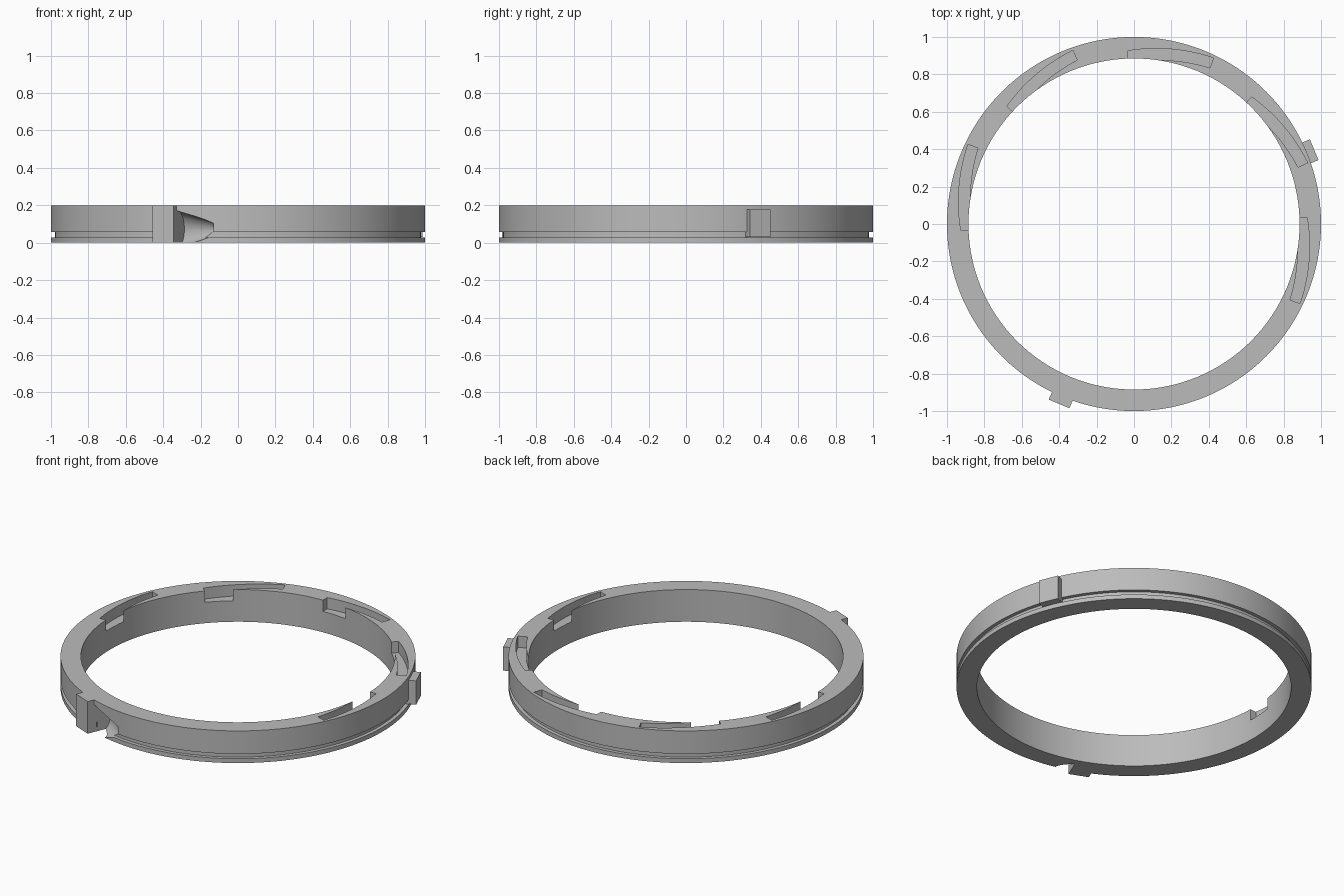
import bpy, bmesh, math
from mathutils import Matrix, Vector

cube = bpy.data.objects.get("Cube")
if cube:
    bpy.data.objects.remove(cube, do_unlink=True)

OUTER, INNER, HEIGHT = 1.0, 0.885, 0.2
TAB_ANGLE = math.radians(22.4)
LATCH_ANGLE = math.radians(247.4)

grey = bpy.data.materials.new("plain grey")
grey.use_nodes = True
grey.diffuse_color = (0.5, 0.5, 0.5, 1)
grey.node_tree.nodes["Principled BSDF"].inputs["Base Color"].default_value = (0.5, 0.5, 0.5, 1)


def finish(name, bm, matrix=None):
    """Turn a bmesh into an object."""
    if matrix:
        bm.transform(matrix)
    bmesh.ops.recalc_face_normals(bm, faces=bm.faces)
    mesh = bpy.data.meshes.new(name)
    bm.to_mesh(mesh)
    bm.free()
    mesh.materials.append(grey)
    obj = bpy.data.objects.new(name, mesh)
    bpy.context.collection.objects.link(obj)
    return obj


def prism(name, points, low, high, angle=0):
    """Extrude a plan outline upwards, then turn it about the ring axis."""
    bm = bmesh.new()
    face = bm.faces.new([bm.verts.new((x, y, low)) for x, y in points])
    top = bmesh.ops.extrude_face_region(bm, geom=[face])["geom"]
    verts = [v for v in top if isinstance(v, bmesh.types.BMVert)]
    bmesh.ops.translate(bm, verts=verts, vec=(0, 0, high - low))
    return finish(name, bm, Matrix.Rotation(angle, 4, "Z"))


def block(name, angle, r0, r1, t0, t1, low, high):
    """Box given by radial, tangential and height limits."""
    return prism(name, [(r0, t0), (r1, t0), (r1, t1), (r0, t1)], low, high, angle)


def cone(name, angle, start, direction, length, r0, r1):
    bm = bmesh.new()
    bmesh.ops.create_cone(bm, cap_ends=True, segments=32, radius1=r0, radius2=r1, depth=length)
    turn = Vector(direction).to_track_quat("Z", "Y").to_matrix().to_4x4()
    centre = Vector(start) + Vector(direction) * length / 2
    return finish(name, bm, Matrix.Rotation(angle, 4, "Z") @ Matrix.Translation(centre) @ turn)


def cut(obj, cutters):
    """Subtract the cutters and remove them."""
    for cutter in cutters:
        cutter.hide_render = True
        mod = obj.modifiers.new("cut", "BOOLEAN")
        mod.operation, mod.solver, mod.object = "DIFFERENCE", "EXACT", cutter
    bpy.context.view_layer.update()
    result = obj.evaluated_get(bpy.context.evaluated_depsgraph_get())
    mesh = bpy.data.meshes.new_from_object(result)
    obj.modifiers.clear()
    obj.data = mesh
    for cutter in cutters:
        bpy.data.objects.remove(cutter, do_unlink=True)


# Ring: lathe a profile with a groove round the outside
profile = [(INNER, 0), (OUTER, 0), (OUTER, 0.027), (0.978, 0.027),
           (0.978, 0.057), (OUTER, 0.057), (OUTER, HEIGHT), (INNER, HEIGHT)]
bm = bmesh.new()
SEGMENTS = 192
loops = []
for i in range(SEGMENTS):
    a = 2 * math.pi * i / SEGMENTS
    loops.append([bm.verts.new((r * math.cos(a), r * math.sin(a), z)) for r, z in profile])
for i in range(SEGMENTS):
    a, b = loops[i], loops[(i + 1) % SEGMENTS]
    for j in range(len(profile)):
        k = (j + 1) % len(profile)
        bm.faces.new((a[j], b[j], b[k], a[k]))
ring = finish("ring", bm)

# Eight bayonet slots that spiral outwards from the inner wall
slot_angle = math.atan2(0.46, 0.91)
STEPS = 14
outer_edge, inner_edge = [], []
for i in range(STEPS + 1):
    f = i / STEPS
    a = math.pi / 2 + 0.038 - f * 0.485
    r = 0.926 + 0.058 * f
    outer_edge.append((r * math.cos(a), r * math.sin(a)))
    a = math.pi / 2 + 0.038 - f * 0.49
    r = 0.86 + 0.068 * f
    inner_edge.append((r * math.cos(a), r * math.sin(a)))
slot_plan = outer_edge + inner_edge[::-1]
cutters = [prism("slot_cutter", slot_plan, 0.13, 0.3, i * math.pi / 4) for i in range(8)]

# Latch recess: tapered scoop, opening behind the latch, and pin hole
cutters.append(cone("scoop_cutter", LATCH_ANGLE, (0.99, 0.06, 0.072), (0, 1, 0), 0.2, 0.1, 0.04))
opening = [(0.962, -0.04), (0.975, -0.02), (0.958, 0.072), (0.946, 0.134),
           (0.924, 0.081), (0.944, 0.035), (0.943, -0.03)]
cutters.append(prism("opening_cutter", opening, -0.1, 0.15, LATCH_ANGLE))
cutters.append(cone("pin_hole_cutter", math.radians(250), (0.8, 0, 0.04), (1, 0, 0), 0.3, 0.016, 0.016))
cut(ring, cutters)

# Outside tabs: a plain one and a latch with a square pocket
tab = block("plain_tab", TAB_ANGLE, 0.982, 1.042, -0.06, 0.06, 0.03, 0.178)
latch = block("latch_tab", LATCH_ANGLE, 0.982, 1.042, -0.06, 0.06, 0, HEIGHT)
cut(latch, [block("pocket_cutter", LATCH_ANGLE, 1.0, 1.1, -0.045, 0.035, 0.06, 0.145)])
step = block("latch_pocket_step", LATCH_ANGLE, 0.995, 1.025, -0.01, 0.036, 0.1, 0.146)

# Smooth the round walls and keep the edges crisp
bpy.ops.object.select_all(action="DESELECT")
for obj in (ring, tab, latch, step):
    obj.select_set(True)
bpy.context.view_layer.objects.active = ring
bpy.ops.object.shade_smooth_by_angle(angle=math.radians(25))
